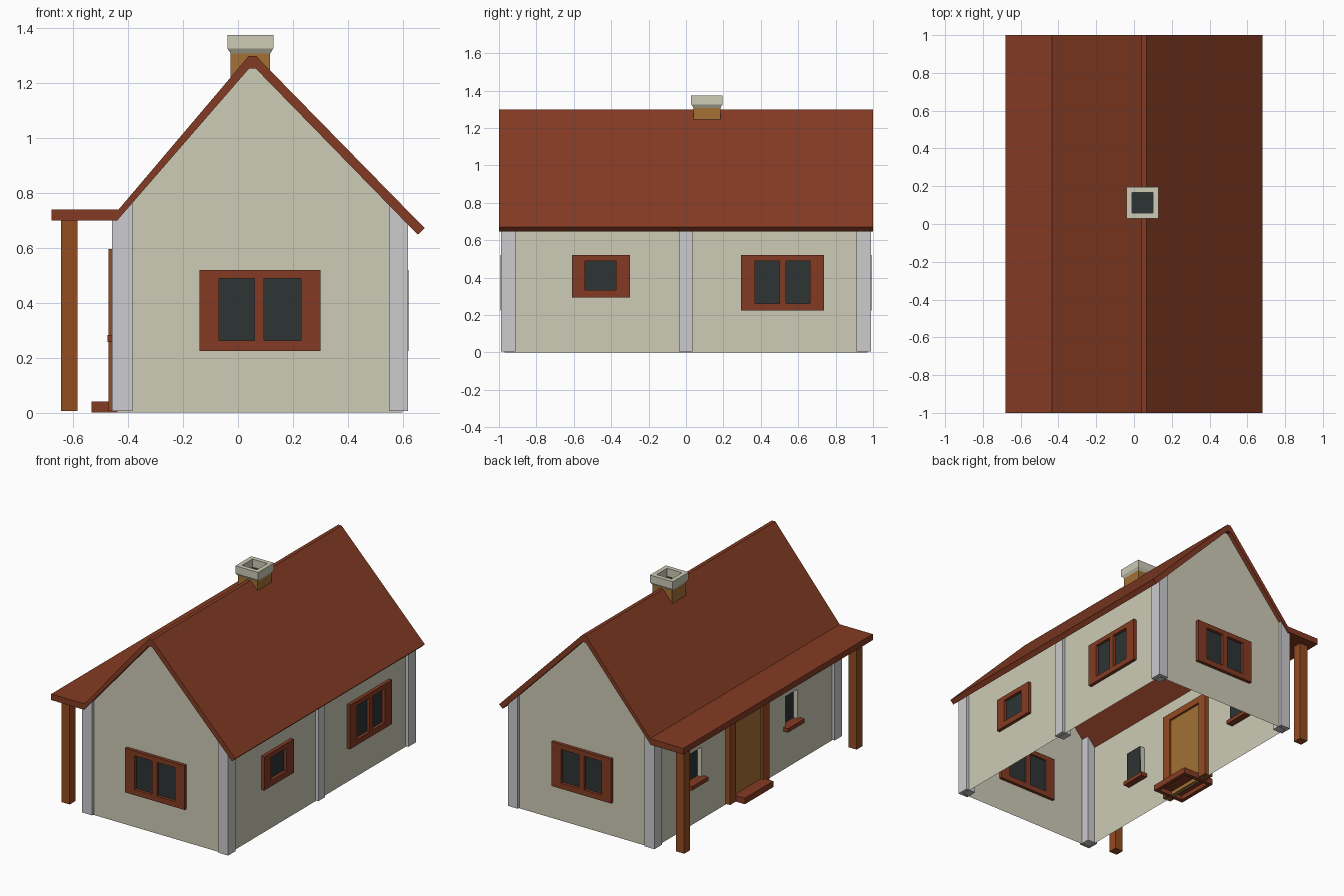
import bpy, bmesh

if "Cube" in bpy.data.objects:
    bpy.data.objects.remove(bpy.data.objects["Cube"])


def material(name, r, g, b):
    lin = lambda c: (c / 255 / 12.92) if c < 10 else ((c / 255 + 0.055) / 1.055) ** 2.4
    m = bpy.data.materials.new(name)
    m.diffuse_color = (lin(r), lin(g), lin(b), 1)
    m.use_nodes = True
    m.node_tree.nodes["Principled BSDF"].inputs["Base Color"].default_value = m.diffuse_color
    return m


CREAM = material("cream plaster", 205, 203, 182)
GREY = material("pale grey", 204, 203, 206)
RED = material("red brown", 132, 59, 35)
WOOD = material("porch wood", 148, 76, 33)
OCHRE = material("ochre", 163, 113, 52)
GLASS = material("dark glass", 45, 52, 52)


def finish(bm, name, mat, fix=True):
    if fix:
        bmesh.ops.recalc_face_normals(bm, faces=bm.faces)
    me = bpy.data.meshes.new(name)
    bm.to_mesh(me)
    bm.free()
    me.materials.append(mat)
    ob = bpy.data.objects.new(name, me)
    bpy.context.collection.objects.link(ob)
    return ob


def boxes(name, mat, *specs):
    """Each spec is (x0, x1, y0, y1, z0, z1)."""
    bm = bmesh.new()
    for x0, x1, y0, y1, z0, z1 in specs:
        vs = bmesh.ops.create_cube(bm, size=1)["verts"]
        for v in vs:
            v.co.x = x0 if v.co.x < 0 else x1
            v.co.y = y0 if v.co.y < 0 else y1
            v.co.z = z0 if v.co.z < 0 else z1
    return finish(bm, name, mat)


def prism(name, mat, profile, y0, y1):
    """Extrude an x-z profile along y."""
    bm = bmesh.new()
    f = bm.faces.new([bm.verts.new((x, y0, z)) for x, z in profile])
    out = bmesh.ops.extrude_face_region(bm, geom=[f])["geom"]
    for v in out:
        if isinstance(v, bmesh.types.BMVert):
            v.co.y = y1
    return finish(bm, name, mat)


WX0, WX1, WY = -0.44, 0.60, 0.97   # wall planes

# roof: steep gable running out into a flat porch canopy
prism("roof", RED, [(-0.68, 0.70), (-0.44, 0.70), (0.04, 1.253), (0.065, 1.253),
                    (0.655, 0.648), (0.68, 0.672), (0.065, 1.30), (0.04, 1.30),
                    (-0.435, 0.74), (-0.68, 0.74)], -1, 1)

# gable walls and right wall, thin sheets without a floor
bm = bmesh.new()
for y in (-WY, WY):
    pts = [(WX0, 0), (WX1, 0), (WX1, 0.715), (0.065, 1.265), (0.04, 1.265), (WX0, 0.715)]
    if y > 0:
        pts.reverse()
    bm.faces.new([bm.verts.new((x, y, z)) for x, z in pts])
bm.faces.new([bm.verts.new((WX1, y, z)) for y, z in
              ((-WY, 0), (WY, 0), (WY, 0.715), (-WY, 0.715))])
finish(bm, "gable_and_right_walls", CREAM, False)

# left wall as a grid with two window openings and their reveals
WIN = [(-0.55, -0.42), (0.465, 0.595)]
WZ = (0.27, 0.48)
GX = -0.405
bm = bmesh.new()
ys = [-WY, *WIN[0], *WIN[1], WY]
zs = [0, *WZ, 0.715]
for i in range(5):
    for j in range(3):
        y0, y1, z0, z1 = ys[i], ys[i + 1], zs[j], zs[j + 1]
        ring = [(y0, z0), (y0, z1), (y1, z1), (y1, z0)]
        if i in (1, 3) and j == 1:
            for k in range(4):
                a, b = ring[k], ring[(k + 1) % 4]
                bm.faces.new([bm.verts.new(p) for p in
                              ((WX0, *a), (WX0, *b), (GX, *b), (GX, *a))])
        else:
            bm.faces.new([bm.verts.new((WX0, *p)) for p in ring])
bmesh.ops.remove_doubles(bm, verts=bm.verts, dist=1e-4)
finish(bm, "left_wall", CREAM)

for n, (y0, y1) in zip(("front", "back"), WIN):
    boxes(f"narrow_pane_{n}", GLASS, (GX - 0.005, GX + 0.003, y0, y1, *WZ))
    boxes(f"window_sill_{n}", RED, (-0.475, -0.395, y0 - 0.022, y1 + 0.022, 0.257, 0.283))

# pillars at the corners and the middle of the right wall, cut to the roof slope
LEFT = [(-0.46, 0.005), (-0.385, 0.005), (-0.385, 0.765), (-0.44, 0.705), (-0.46, 0.705)]
RIGHT = [(0.55, 0.005), (0.62, 0.005), (0.62, 0.69), (0.55, 0.762)]
for n, y0, y1 in (("front", -0.99, -0.912), ("back", 0.912, 0.99)):
    prism(f"pillar_left_{n}", GREY, LEFT, y0, y1)
    prism(f"pillar_right_{n}", GREY, RIGHT, y0, y1)
    yc = -0.91 if y0 < 0 else 0.91
    boxes(f"porch_post_{n}", WOOD, (-0.645, -0.585, yc - 0.03, yc + 0.03, 0.005, 0.702))
prism("pillar_right_middle", GREY, RIGHT, -0.038, 0.035)


def window(name, face, sign, frame, opening, mullion=None):
    """frame, opening: (u0, u1, z0, z1) on a wall facing x or y."""
    wall = WX1 if face == "x" else WY

    def slab(u0, u1, z0, z1, d0, d1):
        d = sorted((sign * (wall + d0), sign * (wall + d1)))
        return (*d, u0, u1, z0, z1) if face == "x" else (u0, u1, *d, z0, z1)

    a0, a1, b0, b1 = frame
    c0, c1, e0, e1 = opening
    bars = [(a0, c0, b0, b1), (c1, a1, b0, b1), (c0, c1, b0, e0), (c0, c1, e1, b1)]
    if mullion:
        bars.append((*mullion, e0, e1))
    boxes(f"{name}_frame", RED, *[slab(*b, -0.02, 0.022) for b in bars])
    boxes(f"{name}_pane", GLASS, slab(*opening, -0.008, 0.002))


# framed windows
for n, s in (("front", -1), ("back", 1)):
    window(f"{n}_window", "y", s, (-0.14, 0.30, 0.225, 0.52),
           (-0.07, 0.23, 0.262, 0.488), (0.06, 0.095))
window("right_large_window", "x", 1, (0.295, 0.738, 0.225, 0.52),
       (0.368, 0.662, 0.262, 0.488), (0.50, 0.535))
window("right_small_window", "x", 1, (-0.61, -0.30, 0.295, 0.52),
       (-0.54, -0.375, 0.335, 0.488))

# door, frame and hollow doorstep
boxes("door", OCHRE, (-0.452, -0.425, -0.14, 0.145, 0.005, 0.55))
boxes("door_frame", WOOD, (-0.472, -0.41, -0.205, -0.14, 0.005, 0.595),
      (-0.472, -0.41, 0.145, 0.21, 0.005, 0.595),
      (-0.472, -0.41, -0.14, 0.145, 0.55, 0.595))
boxes("doorstep", RED, (-0.533, -0.30, -0.16, 0.14, 0.03, 0.04),
      (-0.533, -0.508, -0.16, 0.14, 0, 0.03), (-0.325, -0.30, -0.16, 0.14, 0, 0.03),
      (-0.508, -0.325, -0.16, -0.135, 0, 0.03), (-0.508, -0.325, 0.115, 0.14, 0, 0.03))

# chimney: stack, flared cap with an opening, dark flue
CX, CY = 0.045, 0.112
boxes("chimney_stack", OCHRE, (CX - 0.072, CX + 0.072, CY - 0.072, CY + 0.072, 1.21, 1.31))
bm = bmesh.new()
levels = [(0.072, 1.308), (0.084, 1.327), (0.084, 1.375), (0.055, 1.375), (0.055, 1.318)]
rings = [[bm.verts.new((CX + h * a, CY + h * b, z)) for a, b in
          ((-1, -1), (1, -1), (1, 1), (-1, 1))] for h, z in levels]
for lo, hi in zip(rings, rings[1:] + rings[:1]):
    for k in range(4):
        m = (k + 1) % 4
        bm.faces.new((lo[k], lo[m], hi[m], hi[k]))
finish(bm, "chimney_cap", CREAM)
boxes("chimney_flue", GLASS, (CX - 0.055, CX + 0.055, CY - 0.055, CY + 0.055, 1.312, 1.321))
